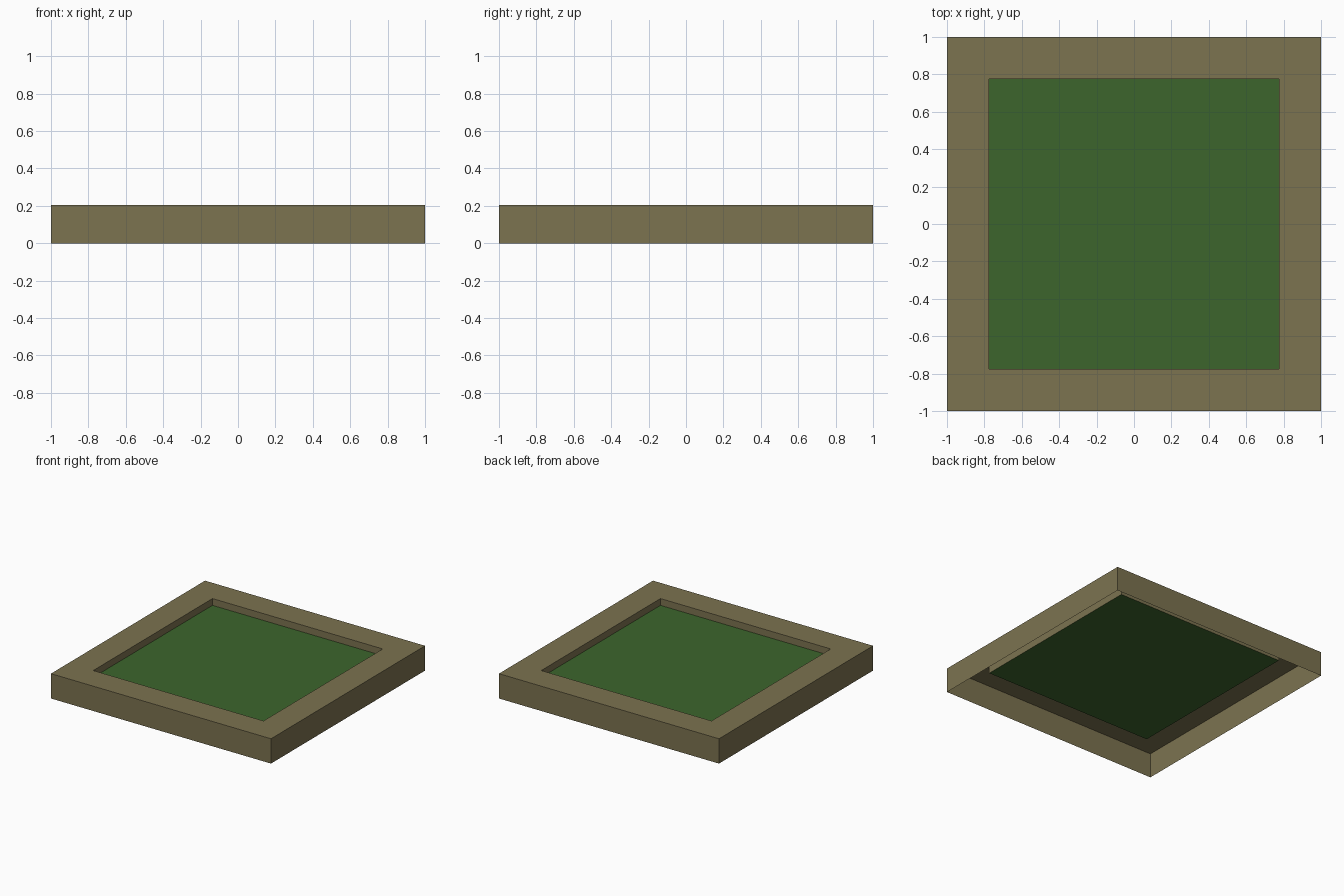
import bpy, bmesh

if "Cube" in bpy.data.objects:
    bpy.data.objects.remove(bpy.data.objects["Cube"])

H = 0.204      # frame height
INNER = 0.774  # half width of the opening
BED = 0.148    # height of the grass bed


def lin(c):
    c /= 255
    return c / 12.92 if c <= 0.04045 else ((c + 0.055) / 1.055) ** 2.4


def material(name, rgb):
    m = bpy.data.materials.new(name)
    m.diffuse_color = (*[lin(c) for c in rgb], 1)
    m.use_nodes = True
    m.node_tree.nodes["Principled BSDF"].inputs["Base Color"].default_value = m.diffuse_color
    return m


def square(bm, half, z):
    return [bm.verts.new((x * half, y * half, z))
            for x, y in ((-1, -1), (1, -1), (1, 1), (-1, 1))]


def finish(bm, name, mat):
    mesh = bpy.data.meshes.new(name)
    bm.to_mesh(mesh)
    bm.free()
    mesh.materials.append(mat)
    obj = bpy.data.objects.new(name, mesh)
    bpy.context.collection.objects.link(obj)


# Frame: outer walls, top rim and recessed inner walls, open underneath
bm = bmesh.new()
rings = [square(bm, 1, 0), square(bm, 1, H), square(bm, INNER, H), square(bm, INNER, BED)]
for a, b in zip(rings, rings[1:]):
    for i in range(4):
        j = (i + 1) % 4
        bm.faces.new((a[i], a[j], b[j], b[i]))
finish(bm, "frame", material("earth brown", (124, 115, 80)))

# Grass bed: flat sheet closing the opening
bm = bmesh.new()
bm.faces.new(square(bm, INNER, BED))
finish(bm, "grass_bed", material("grass green", (60, 101, 44)))
